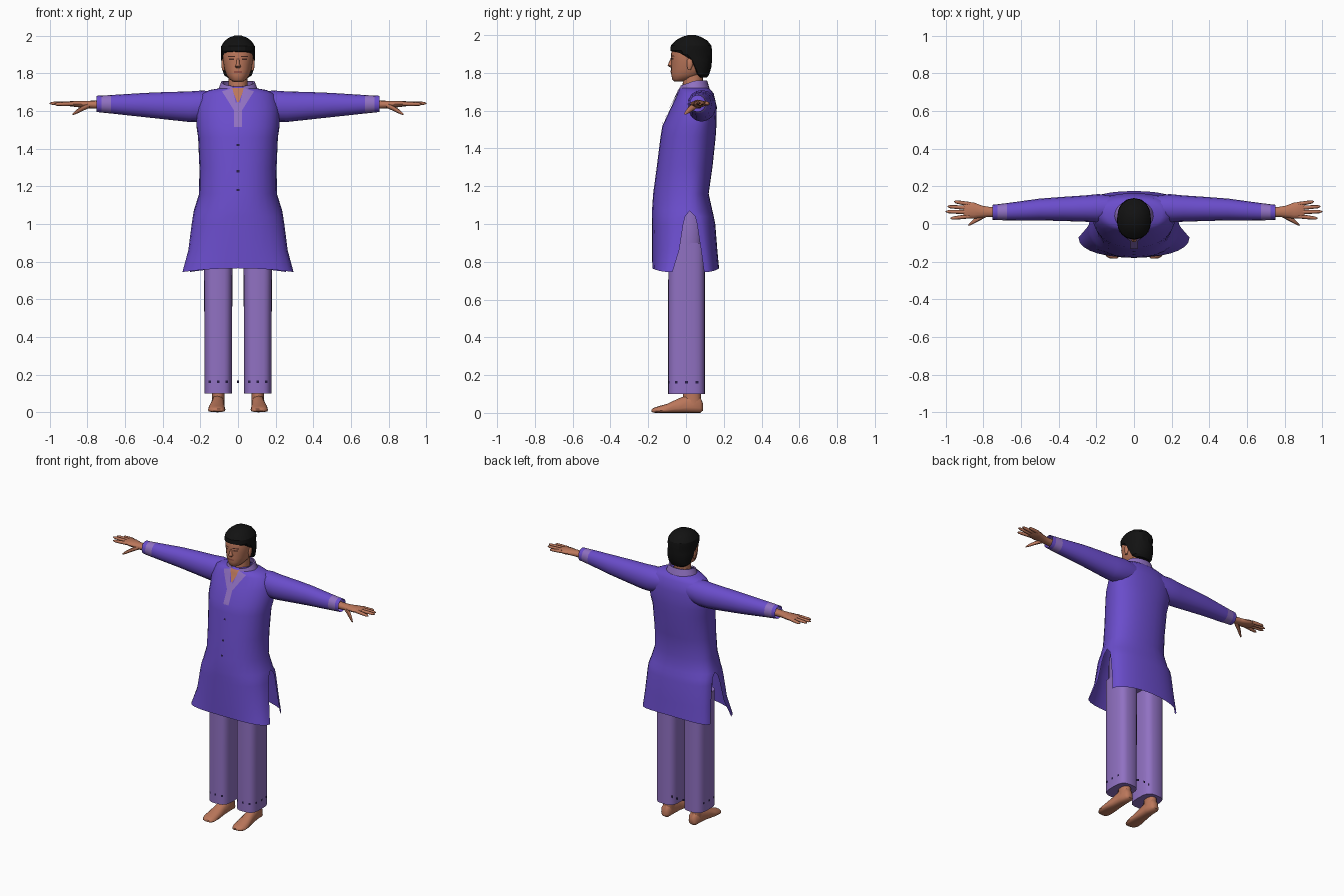
import bpy, bmesh, math
from mathutils import Vector


def material(name, rgb):
    m = bpy.data.materials.new(name)
    m.diffuse_color = (*rgb, 1)
    return m


PURPLE = material("tunic_purple", (0.145, 0.074, 0.60))
LILAC = material("lilac_cloth", (0.28, 0.165, 0.54))
SKIN = material("skin", (0.50, 0.185, 0.105))
HAIR = material("black_hair", (0.006, 0.006, 0.006))
DARK = material("dark_trim", (0.02, 0.012, 0.06))
BROWN = material("brown_features", (0.07, 0.025, 0.018))
LIP = material("lip", (0.30, 0.08, 0.055))


def finish(name, bm, mats, angle=50, rule=None):
    bmesh.ops.remove_doubles(bm, verts=bm.verts, dist=0.0005)
    bmesh.ops.recalc_face_normals(bm, faces=bm.faces)
    if rule:
        for f in bm.faces:
            f.material_index = rule(f.calc_center_median())
    me = bpy.data.meshes.new(name)
    bm.to_mesh(me)
    bm.free()
    for m in mats:
        me.materials.append(m)
    me.shade_smooth()
    me.set_sharp_from_angle(angle=math.radians(angle))
    ob = bpy.data.objects.new(name, me)
    bpy.context.collection.objects.link(ob)
    return ob


def arc(w, tip, side, p, n):
    """Half of a rounded section, from +w to -w, bulging to tip."""
    pts = []
    for i in range(n + 1):
        t = math.pi * i / n
        c, s = math.cos(t), max(math.sin(t), 0)
        pts.append((math.copysign(abs(c) ** (2 / p), c) * w,
                    side + (tip - side) * s ** (2 / p)))
    return pts


def loop(w, front, side, back, p=2.2, n=10):
    return arc(w, front, side, p, n) + arc(w, back, side, p, n)[::-1][1:-1]


def bridge(bm, rings, closed=True, caps=True):
    vs = [[bm.verts.new(q) for q in r] for r in rings]
    n = len(vs[0])
    for a, b in zip(vs, vs[1:]):
        for i in range(n if closed else n - 1):
            j = (i + 1) % n
            bm.faces.new((a[i], a[j], b[j], b[i]))
    if caps:
        bm.faces.new(vs[0])
        bm.faces.new(vs[-1])


def upright(name, rows, mats, cx=0, p=2.2, n=10, caps=True, angle=50):
    """Stack of sections; each row is z, half width, front, side, back."""
    bm = bmesh.new()
    bridge(bm, [[(cx + x, y, r[0]) for x, y in loop(*r[1:], p=p, n=n)] for r in rows], caps=caps)
    return finish(name, bm, mats, angle)


def limb(name, rows, mats, s, n=6, caps=True, rule=None):
    """Sideways tube; each row is x, y, z, y radius, z radius."""
    bm = bmesh.new()
    bridge(bm, [[(s * x, y + a, z + b) for a, b in loop(ry, -rz, 0, rz, 2.1, n)]
                for x, y, z, ry, rz in rows], caps=caps)
    return finish(name, bm, mats, rule=rule)


def front(rows, x, z, p=2.2):
    """Front surface y of a stack at x, z."""
    rs = sorted(rows)
    z = min(max(z, rs[0][0]), rs[-1][0])
    for a, b in zip(rs, rs[1:]):
        if a[0] <= z <= b[0]:
            k = (z - a[0]) / (b[0] - a[0])
            w, f, s = (a[i] + (b[i] - a[i]) * k for i in (1, 2, 3))
            return s + (f - s) * max(1 - (abs(x) / w) ** p, 0) ** (1 / p)


def patch(name, corners, rows, mat, off=0.005, p=2.2, cx=0, nu=4, nv=8):
    """Thin plate laid on the front surface; corners are x, z pairs."""
    a, b, c, d = (Vector(q) for q in corners)
    bm = bmesh.new()
    rings = []
    for j in range(nv + 1):
        l, r = a.lerp(d, j / nv), b.lerp(c, j / nv)
        pts = [l.lerp(r, i / nu) for i in range(nu + 1)]
        rings.append([(cx + q.x, front(rows, q.x, q.y, p) - off, q.y) for q in pts])
    bridge(bm, rings, closed=False, caps=False)
    return finish(name, bm, [mat])


def rect(x, z, w, h):
    return [(x - w, z - h), (x + w, z - h), (x + w, z + h), (x - w, z + h)]


# Tunic: closed body above, split front and back panels below
BODY = [(1.735, .06, -.01, .04, .09), (1.722, .09, -.03, .05, .115), (1.712, .15, -.036, .06, .13),
        (1.69, .195, -.045, .07, .147), (1.62, .222, -.078, .07, .163), (1.52, .221, -.125, .05, .161),
        (1.46, .212, -.135, .03, .157), (1.3, .205, -.155, .02, .14), (1.16, .207, -.174, .02, .12),
        (1.07, .235, -.18, .02, .14)]
FRONT = [(1.07, .235, -.18, .02), (1.04, .24, -.18, -.004), (1.0, .246, -.18, -.014),
         (.86, .264, -.18, -.036), (.765, .295, -.178, -.072)]
BACK = [(1.07, .235, .14, .02), (1.04, .238, .147, .048), (1.0, .24, .155, .058),
        (.86, .246, .166, .08), (.765, .255, .175, .096)]
bm = bmesh.new()
bridge(bm, [[(x, y, r[0]) for x, y in loop(*r[1:], n=14)] for r in BODY], caps=False)
for rows in (FRONT, BACK):
    bridge(bm, [[(x, y, z - (.02 * (x / w) ** 2 if z < .8 else 0))
                 for x, y in arc(w, tip, side, 2.2, 14)] for z, w, tip, side in rows],
           closed=False, caps=False)
finish("tunic", bm, [PURPLE])

# Collar band, open at the front
bm = bmesh.new()
rings = []
for w, f, b, z0, z1 in ((.105, -.04, .125, 1.69, 1.715), (.088, -.03, .112, 1.732, 1.76), (.078, -.022, .104, 1.73, 1.758)):
    rings.append([(x, y, z0 + (z1 - z0) * min(1, max(0, (y - f) / .08)))
                  for x, y in loop(w, f, .04, b, n=12)])
bridge(bm, rings, caps=False)
bmesh.ops.delete(bm, geom=[f for f in bm.faces if abs(f.calc_center_median().x) < .03
                           and f.calc_center_median().y < 0], context='FACES')
finish("collar", bm, [LILAC])

# Neckline opening, its lapels, placket and buttons
patch("neck_opening", [(-.002, 1.64), (.002, 1.64), (.034, 1.722), (-.034, 1.722)], BODY, SKIN, .003)
for s in (-1, 1):
    patch("neckline_trim", [(0, 1.595), (s * .022, 1.61), (s * .09, 1.71), (s * .026, 1.715)][:1]
          + [(s * .022, 1.605), (s * .085, 1.705), (s * .03, 1.722)], BODY, LILAC, .006)
patch("neckline_point", [(-.02, 1.60), (.02, 1.60), (.008, 1.648), (-.008, 1.648)], BODY, LILAC, .006)
patch("placket", rect(0, 1.56, .02, .045), BODY, LILAC, .006)
for z in (1.42, 1.28, 1.18):
    patch("button", rect(0, z, .007, .006), BODY, DARK, nu=2, nv=2)

# Trousers
LEG = [(.10, .073, -.095, .003, .10), (.5, .074, -.095, .003, .10), (.9, .077, -.093, .003, .10)]
HIPS = [(.86, .18, -.09, .01, .1), (1.0, .19, -.08, .02, .1), (1.14, .17, -.08, .02, .09)]
upright("trouser_hips", HIPS, [LILAC], p=3)
for s in (-1, 1):
    upright("trouser_leg", LEG, [LILAC], cx=s * .105, p=3.2, n=12, angle=35)
    # Hem stitches on the front, back and outer side
    for i in (-1, 0, 1):
        patch("hem_stitch", rect(i * .045, .163, .006, .007), LEG, DARK, .003, 3.2, s * .105, 2, 2)
        o = patch("hem_stitch_back", rect(i * .045, .163, .006, .007), LEG, DARK, .003, 3.2, 0, 2, 2)
        o.data.transform(((-1, 0, 0, s * .105), (0, -1, 0, .006), (0, 0, 1, 0), (0, 0, 0, 1)))
        bm = bmesh.new()
        y = .003 + i * .055
        sx = s * (.105 + .073 * (1 - (abs(y - .003) / .098) ** 3.2) ** (1 / 3.2) + .002)
        bm.faces.new([bm.verts.new((sx, y + a, .163 + b))
                      for a, b in ((-.007, -.007), (.007, -.007), (.007, .007), (-.007, .007))])
        finish("hem_stitch_side", bm, [DARK])

    # Bare feet: sections along y give half width, bottom and top
    bm = bmesh.new()
    rings = []
    for y, w, z0, z1, cx in ((.09, .018, .012, .05, .105), (.075, .032, 0, .085, .105), (.02, .035, 0, .1, .106),
                             (-.04, .038, 0, .076, .109), (-.1, .046, 0, .048, .113),
                             (-.15, .046, 0, .034, .114), (-.172, .036, .001, .026, .112), (-.183, .02, .006, .018, .108)):
        zs = z0 + (z1 - z0) * .3
        rings.append([(s * (cx + a), y, b) for a, b in loop(w, z0, zs, z1, 2.4, 6)])
    bridge(bm, rings)
    finish("foot", bm, [SKIN])
    upright("ankle", [(.04, .034, -.02, .035, .082), (.1, .032, -.015, .035, .078), (.16, .035, -.015, .03, .078)],
            [SKIN], cx=s * .105, n=6)

    # Sleeves with a pale band near the cuff
    limb("sleeve", [(.1, .085, 1.632, .065, .07), (.19, .084, 1.626, .075, .083), (.26, .082, 1.623, .07, .081),
                    (.38, .08, 1.628, .064, .073), (.5, .077, 1.632, .058, .064), (.675, .065, 1.636, .046, .049),
                    (.725, .063, 1.637, .042, .045), (.752, .062, 1.638, .04, .043)],
         [PURPLE, LILAC], s, n=8, caps=False, rule=lambda c: 1 if .68 < abs(c.x) < .72 else 0)

    # Hands
    limb("palm", [(.70, .063, 1.634, .028, .024), (.77, .064, 1.634, .027, .021), (.81, .066, 1.635, .032, .019),
                  (.85, .071, 1.637, .043, .017), (.89, .074, 1.639, .044, .014), (.905, .075, 1.639, .038, .008)],
         [SKIN], s)
    for y0, x1, y1, z1 in ((.041, .975, .03, 1.636), (.063, 1.0, .066, 1.641), (.085, .99, .093, 1.64), (.106, .955, .119, 1.636)):
        x0 = .875
        limb("finger", [(x0 + (x1 - x0) * k, y0 + (y1 - y0) * k, 1.639 + (z1 - 1.639) * k, r, r)
                        for k, r in ((0, .0115), (.5, .0105), (.88, .0085), (1, .003))], [SKIN], s, n=4)
    limb("thumb", [(.79, .052, 1.63, .018, .014), (.825, .032, 1.615, .017, .014),
                   (.86, .008, 1.595, .011, .011), (.878, -.005, 1.583, .005, .005)], [SKIN], s, n=4)

# Neck and head
upright("neck", [(1.64, .055, -.02, .04, .09), (1.72, .052, -.018, .04, .088), (1.82, .05, -.015, .04, .09)], [SKIN])
HEAD = [(1.755, .022, -.062, -.045, -.02), (1.766, .042, -.073, -.02, .03), (1.79, .061, -.078, .01, .08),
        (1.82, .072, -.079, .02, .105), (1.86, .079, -.077, .02, .12), (1.90, .083, -.079, .02, .125),
        (1.94, .08, -.07, .025, .12), (1.98, .045, -.03, .03, .08)]
upright("head", HEAD, [SKIN], n=12)

# Hair cap: front edge tucks into the head below the hairline
upright("hair", [(1.775, .05, .075, .085, .11), (1.79, .074, .058, .066, .122), (1.83, .085, .042, .05, .134),
                 (1.87, .089, .022, .032, .138), (1.9, .09, -.045, .005, .138), (1.918, .091, -.083, .02, .138),
                 (1.945, .089, -.08, .025, .134), (1.972, .072, -.055, .028, .112), (1.99, .048, -.022, .03, .08),
                 (2.0, .02, .01, .03, .05)], [HAIR], n=8, angle=25)

# Face: nose, eyes, brows, lips and ears
upright("nose", [(1.828, .010, -.083, -.07, -.06), (1.838, .016, -.097, -.075, -.06),
                 (1.85, .010, -.093, -.07, -.06), (1.882, .006, -.079, -.07, -.06)], [SKIN], n=6)
patch("mouth", rect(0, 1.808, .022, .005), HEAD, LIP, .003)
for s in (-1, 1):
    patch("eye", rect(s * .034, 1.874, .013, .004), HEAD, BROWN, .003)
    patch("brow", [(s * .015, 1.886), (s * .054, 1.886), (s * .052, 1.892), (s * .016, 1.893)], HEAD, BROWN, .003)
    upright("ear", [(1.815, .006, .01, .016, .025), (1.84, .01, .004, .018, .036), (1.868, .009, .006, .02, .038),
                    (1.876, .004, .012, .02, .03)], [SKIN], cx=s * .078, n=5)
